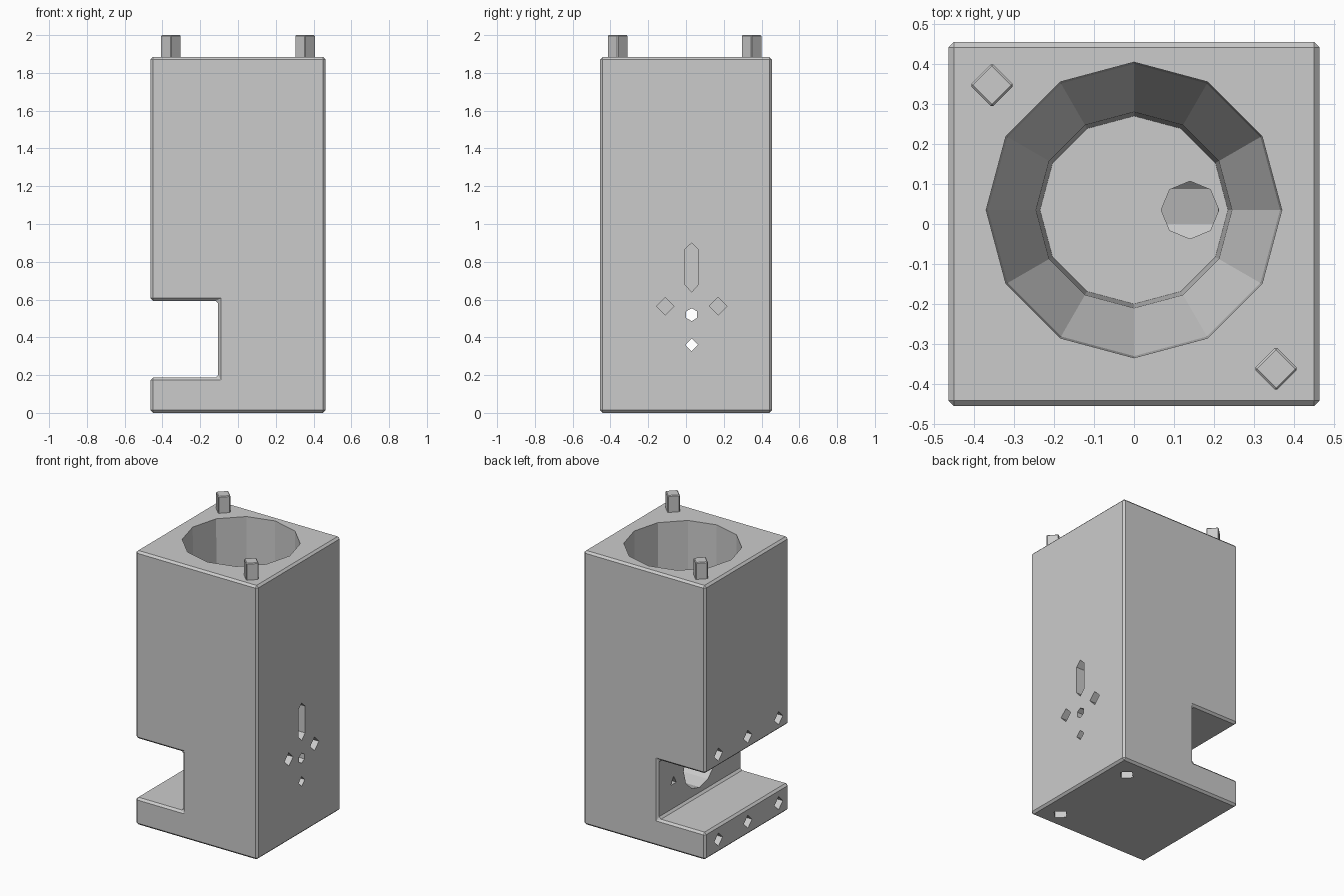
import bpy, bmesh, math
from mathutils import Vector, Matrix

if "Cube" in bpy.data.objects:
    bpy.data.objects.remove(bpy.data.objects["Cube"])

grey = bpy.data.materials.new("light grey")
grey.diffuse_color = (0.6, 0.6, 0.6, 1)
grey.use_nodes = True
grey.node_tree.nodes["Principled BSDF"].inputs["Base Color"].default_value = grey.diffuse_color


def obj_from_bm(name, bm):
    bmesh.ops.recalc_face_normals(bm, faces=bm.faces)
    me = bpy.data.meshes.new(name)
    bm.to_mesh(me)
    bm.free()
    ob = bpy.data.objects.new(name, me)
    bpy.context.collection.objects.link(ob)
    me.materials.append(grey)
    return ob


def prism(name, outline, start, end, axis):
    """Extrude a 2D outline along x, y or z."""
    place = {'x': lambda a, b, d: (d, a, b),
             'y': lambda a, b, d: (a, d, b),
             'z': lambda a, b, d: (a, b, d)}[axis]
    bm = bmesh.new()
    lo = [bm.verts.new(place(a, b, start)) for a, b in outline]
    hi = [bm.verts.new(place(a, b, end)) for a, b in outline]
    bm.faces.new(lo)
    bm.faces.new(hi)
    n = len(outline)
    for i in range(n):
        j = (i + 1) % n
        bm.faces.new((lo[i], lo[j], hi[j], hi[i]))
    return obj_from_bm(name, bm)


def ngon(ca, cb, r, n, turn=0.0):
    return [(ca + r * math.cos(turn + 2 * math.pi * i / n),
             cb + r * math.sin(turn + 2 * math.pi * i / n)) for i in range(n)]


def lathe(name, cx, cy, profile, n):
    """Stack of rings (radius, height) closed at both ends."""
    bm = bmesh.new()
    rings = [[bm.verts.new((x, y, z)) for x, y in ngon(cx, cy, r, n)] for r, z in profile]
    bm.faces.new(rings[0])
    bm.faces.new(rings[-1])
    for a, b in zip(rings, rings[1:]):
        for i in range(n):
            j = (i + 1) % n
            bm.faces.new((a[i], a[j], b[j], b[i]))
    return obj_from_bm(name, bm)


def bake(ob):
    """Apply all modifiers."""
    dg = bpy.context.evaluated_depsgraph_get()
    me = bpy.data.meshes.new_from_object(ob.evaluated_get(dg))
    ob.modifiers.clear()
    ob.data = me


def cut(body, cutter):
    m = body.modifiers.new("cut", 'BOOLEAN')
    m.operation = 'DIFFERENCE'
    m.solver = 'EXACT'
    m.object = cutter
    bake(body)
    bpy.data.objects.remove(cutter, do_unlink=True)


def bevel(ob, width):
    m = ob.modifiers.new("bevel", 'BEVEL')
    m.width = width
    m.segments = 1
    bake(ob)


# Housing: C-shaped side profile with the tray notch on the left
profile = [(-0.464, 0), (0.464, 0), (0.464, 1.885), (-0.464, 1.885),
           (-0.464, 0.593), (-0.105, 0.593), (-0.105, 0.187), (-0.464, 0.187)]
body = prism("housing", profile, -0.455, 0.455, 'y')
bevel(body, 0.014)

# Hopper with funnel, and the drop hole in its floor
cut(body, lathe("hopper_cut", 0, 0.035,
                [(0.37, 1.95), (0.365, 1.3), (0.245, 1.0), (0.235, 0.8)], 12))
cut(body, prism("drop_cut", ngon(0.14, 0.035, 0.072, 8), 0.45, 0.85, 'z'))

# Outlet chamber opening into the notch, with a screw hole beside it
cut(body, prism("outlet_cut", ngon(0.0, 0.41, 0.175, 12), -0.2, 0.21, 'x'))
cut(body, prism("screw_cut", ngon(0.285, 0.385, 0.035, 3, math.pi / 2), -0.15, 0.0, 'x'))

# Right side: slot, two mounting holes, shaft hole and peg hole
slot = [(0.03, 0.64), (0.066, 0.68), (0.066, 0.865),
        (0.03, 0.90), (-0.006, 0.865), (-0.006, 0.68)]
cut(body, prism("slot_cut", slot, 0.32, 0.5, 'x'))
for y in (-0.11, 0.17):
    cut(body, prism("mount_cut", ngon(y, 0.565, 0.047, 4), 0.3, 0.5, 'x'))
cut(body, prism("shaft_cut", ngon(0.03, 0.52, 0.034, 6, math.pi / 2), 0.15, 0.5, 'x'))
cut(body, prism("peg_hole_cut", ngon(0.03, 0.36, 0.034, 4), 0.15, 0.5, 'x'))

# Left side: rows of diamond sockets above and below the notch
for z in (0.675, 0.09):
    for y in (0.31, -0.01, -0.345):
        cut(body, prism("side_socket_cut", ngon(y, z, 0.045, 4), -0.5, -0.39, 'x'))

# Underside sockets
for y in (0.31, -0.335):
    cut(body, prism("base_socket_cut", ngon(0.32, y, 0.052, 4), -0.1, 0.1, 'z'))

# Stacking pegs on the top
for side, x, y in (("back", -0.355, 0.347), ("front", 0.355, -0.362)):
    peg = prism(side + "_peg", ngon(x, y, 0.055, 4), 1.86, 2.0, 'z')
    bevel(peg, 0.005)
